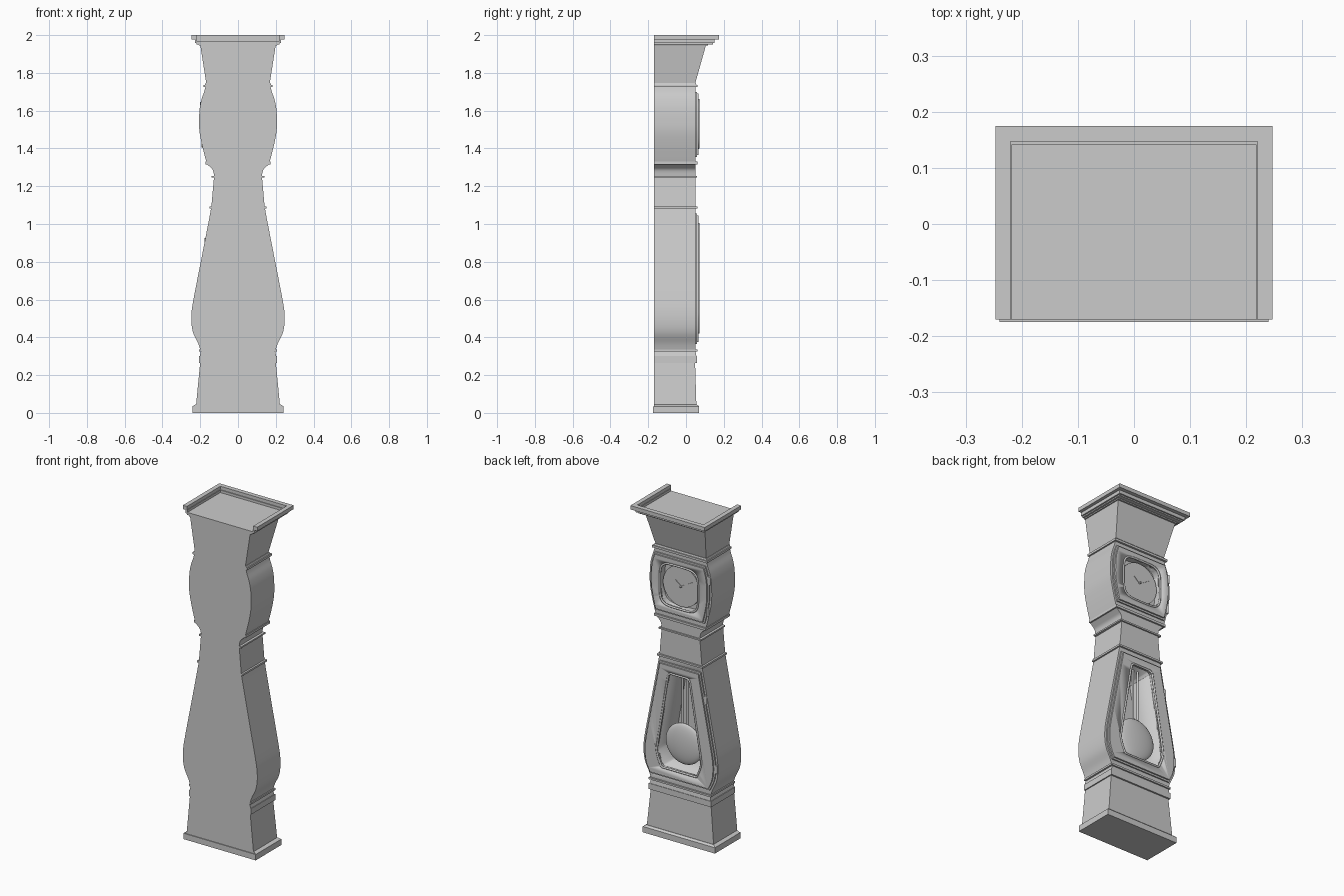
import bpy, bmesh, math
from mathutils import Vector

if "Cube" in bpy.data.objects:
    bpy.data.objects.remove(bpy.data.objects["Cube"])

BACK, FRONT = -0.17, 0.05   # the dial and doors face +y


def finish(name, bm, angle=35):
    bmesh.ops.recalc_face_normals(bm, faces=bm.faces)
    me = bpy.data.meshes.new(name)
    bm.to_mesh(me)
    bm.free()
    ob = bpy.data.objects.new(name, me)
    bpy.context.collection.objects.link(ob)
    bpy.ops.object.select_all(action='DESELECT')
    ob.select_set(True)
    bpy.context.view_layer.objects.active = ob
    bpy.ops.object.shade_smooth_by_angle(angle=math.radians(angle))
    return ob


def prism(name, pts, a, b, axis='y'):
    """Extrude a 2D outline along y (outline is x,z) or z (outline is x,y)."""
    put = (lambda p, t: (p[0], t, p[1])) if axis == 'y' else (lambda p, t: (p[0], p[1], t))
    bm = bmesh.new()
    lo = [bm.verts.new(put(p, a)) for p in pts]
    hi = [bm.verts.new(put(p, b)) for p in pts]
    bm.faces.new(lo)
    bm.faces.new(hi)
    n = len(pts)
    for i in range(n):
        bm.faces.new((lo[i], lo[(i + 1) % n], hi[(i + 1) % n], hi[i]))
    return finish(name, bm)


def block(name, z0, w0, f0, z1, w1, f1, back=BACK):
    """Tapered box with a straight back; w = half width, f = front y."""
    bm = bmesh.new()
    bmesh.ops.create_cube(bm, size=1)
    for v in bm.verts:
        top = v.co.z > 0
        w, f = (w1, f1) if top else (w0, f0)
        v.co = Vector((math.copysign(w, v.co.x), f if v.co.y > 0 else back, z1 if top else z0))
    return finish(name, bm)


def cylinder(name, loc, r, depth, axis='z', seg=16):
    bm = bmesh.new()
    bmesh.ops.create_cone(bm, cap_ends=True, segments=seg, radius1=r, radius2=r, depth=depth)
    for v in bm.verts:
        c = v.co if axis == 'z' else Vector((v.co.x, v.co.z, v.co.y))
        v.co = c + Vector(loc)
    return finish(name, bm)


def mirror(side):
    """Turn (z, half width) pairs into a closed symmetric outline."""
    return [(w, z) for z, w in side] + [(-w, z) for z, w in reversed(side)]


def smooth(side, steps=5):
    """Catmull-Rom through (z, half width) points."""
    p = [side[0]] + side + [side[-1]]
    out = []
    for i in range(1, len(p) - 2):
        for s in range(steps):
            t = s / steps
            out.append(tuple(0.5 * (2 * b + (c - a) * t + (2 * a - 5 * b + 4 * c - d) * t * t
                                    + (3 * b - a - 3 * c + d) * t ** 3)
                             for a, b, c, d in zip(p[i - 1], p[i], p[i + 1], p[i + 2])))
    return out + [side[-1]]


def width_at(side, z):
    for (z0, w0), (z1, w1) in zip(side, side[1:]):
        if z0 <= z <= z1:
            return w0 + (w1 - w0) * (z - z0) / max(z1 - z0, 1e-6)
    return side[-1][1]


def inset(side, z0, z1, d, n=28):
    zs = [z0 + (z1 - z0) * i / n for i in range(n + 1)]
    return mirror([(z, width_at(side, z) - d) for z in zs])


def cut(ob, outline, a, b):
    c = prism("cutter", outline, a, b)
    c.hide_render = True
    m = ob.modifiers.new("cut", 'BOOLEAN')
    m.operation, m.object, m.solver = 'DIFFERENCE', c, 'EXACT'
    bpy.context.view_layer.objects.active = ob
    bpy.ops.object.modifier_apply(modifier=m.name)
    bpy.data.objects.remove(c)


def bead(name, outline, y, r):
    cu = bpy.data.curves.new(name, 'CURVE')
    cu.dimensions, cu.bevel_depth, cu.bevel_resolution = '3D', r, 2
    s = cu.splines.new('POLY')
    s.points.add(len(outline) - 1)
    for p, (x, z) in zip(s.points, outline):
        p.co = (x, y, z, 1)
    s.use_cyclic_u = True
    bpy.context.collection.objects.link(bpy.data.objects.new(name, cu))


# Base: plinth, tapered box and mouldings
block("plinth", 0, 0.24, 0.068, 0.035, 0.24, 0.068, -0.175)
block("plinth_bevel", 0.035, 0.24, 0.068, 0.045, 0.225, 0.057)
block("base_box", 0.04, 0.222, 0.055, 0.27, 0.2, 0.048)
block("base_band", 0.265, 0.207, 0.058, 0.3, 0.207, 0.058)
block("base_neck", 0.3, 0.203, 0.055, 0.33, 0.195, 0.05)
block("base_moulding", 0.325, 0.207, 0.06, 0.336, 0.207, 0.06)

# Waist case with cavity
waist = smooth([(0.336, 0.2), (0.37, 0.212), (0.42, 0.236), (0.47, 0.246), (0.53, 0.246),
                (0.6, 0.236), (0.8, 0.197), (1.0, 0.158), (1.085, 0.142)])
waist_hole = mirror(smooth([(0.425, 0.108), (0.433, 0.12), (0.5, 0.145), (0.56, 0.143), (0.8, 0.103),
                            (0.97, 0.075), (0.99, 0.068), (1.0, 0.055)], 4))
case = prism("waist_case", mirror(waist), BACK, FRONT)
cut(case, waist_hole, -0.12, 0.2)

# Neck between waist and hood
block("neck_lower_moulding", 1.082, 0.152, 0.06, 1.093, 0.152, 0.06)
block("neck", 1.09, 0.141, FRONT, 1.25, 0.127, FRONT)
block("neck_upper_moulding", 1.245, 0.141, 0.058, 1.254, 0.141, 0.058)
cove = smooth([(1.25, 0.126), (1.275, 0.13), (1.29, 0.136), (1.302, 0.148), (1.318, 0.166)], 4)
prism("hood_cove", mirror(cove), BACK, FRONT)
block("hood_lower_moulding", 1.316, 0.172, 0.06, 1.33, 0.172, 0.06)

# Hood case with dial recess
hood = smooth([(1.328, 0.167), (1.36, 0.176), (1.42, 0.191), (1.49, 0.204), (1.55, 0.206),
               (1.61, 0.203), (1.66, 0.193), (1.7, 0.179), (1.728, 0.172)])


def squircle(hx, hz, zc, n=48, e=0.45):
    pts = []
    for i in range(n):
        a = math.tau * i / n
        c, s = math.cos(a), math.sin(a)
        pts.append((hx * math.copysign(abs(c) ** e, c), zc + hz * math.copysign(abs(s) ** e, s)))
    return pts


DIAL_Z = 1.53
hood_hole = squircle(0.127, 0.127, DIAL_Z)
head = prism("hood_case", mirror(hood), BACK, FRONT)
cut(head, hood_hole, 0.02, 0.2)

# Glazed doors: stepped frames cut by the openings, with a bead round the glass
for name, side, z0, z1, hole in (("waist_door", waist, 0.365, 1.055, waist_hole),
                                 ("hood_door", hood, 1.355, 1.7, hood_hole)):
    for i, (d, y0, y1) in enumerate(((0.012, 0.045, 0.058), (0.022, 0.055, 0.067))):
        e = 0.01 * i
        frame = prism(f"{name}_frame_{i}", inset(side, z0 + e, z1 - e, d), y0, y1)
        cut(frame, hole, -0.1, 0.2)
    bead(name + "_bead", hole, 0.066, 0.006)
for z, side in ((0.5, waist), (0.9, waist), (1.43, hood), (1.62, hood)):
    cylinder("door_hinge", (-width_at(side, z) + 0.008, 0.056, z), 0.007, 0.05)

# Dial and hands
cylinder("dial", (0, 0.034, DIAL_Z), 0.121, 0.02, 'y', 64)
cylinder("hand_pin", (0, 0.05, DIAL_Z), 0.005, 0.016, 'y')
for name, ang, ln in (("hour_hand", 50, 0.05), ("minute_hand", -60, 0.085)):
    a = math.radians(ang)
    d, n = Vector((math.sin(a), math.cos(a))), Vector((math.cos(a), -math.sin(a))) * 0.003
    o = Vector((0, DIAL_Z))
    prism(name, [tuple(q) for q in (o - n, o + n, o + d * ln + n * 0.4, o + d * ln - n * 0.4)],
          0.045, 0.048)

# Pendulum
for x in (-0.016, 0.016):
    cylinder("pendulum_rod", (x, 0.01, 0.81), 0.006, 0.44)
bm = bmesh.new()
bmesh.ops.create_uvsphere(bm, u_segments=40, v_segments=20, radius=1)
for v in bm.verts:
    v.co = Vector((v.co.x * 0.122, 0.015 + v.co.y * 0.025, 0.575 + v.co.z * 0.122))
finish("pendulum_bob", bm, 60)

# Crown: mouldings, flared box and cornice open at the back
block("hood_upper_moulding", 1.724, 0.182, 0.062, 1.737, 0.182, 0.062)
block("crown_step", 1.735, 0.176, 0.056, 1.746, 0.172, 0.052)
block("crown_box", 1.745, 0.168, 0.049, 1.955, 0.201, 0.108)


def u_frame(name, w, f, wi, fi, z0, z1):
    prism(name, [(-w, BACK), (-w, f), (w, f), (w, BACK), (wi, BACK), (wi, fi), (-wi, fi), (-wi, BACK)],
          z0, z1, 'z')


block("top_panel", 1.95, 0.219, 0.143, 1.965, 0.219, 0.143)
block("crown_moulding", 1.945, 0.206, 0.115, 1.957, 0.212, 0.122)
u_frame("cornice_lower", 0.228, 0.152, 0.217, 0.142, 1.957, 1.98)
u_frame("cornice_upper", 0.247, 0.175, 0.22, 0.147, 1.977, 2.0)
